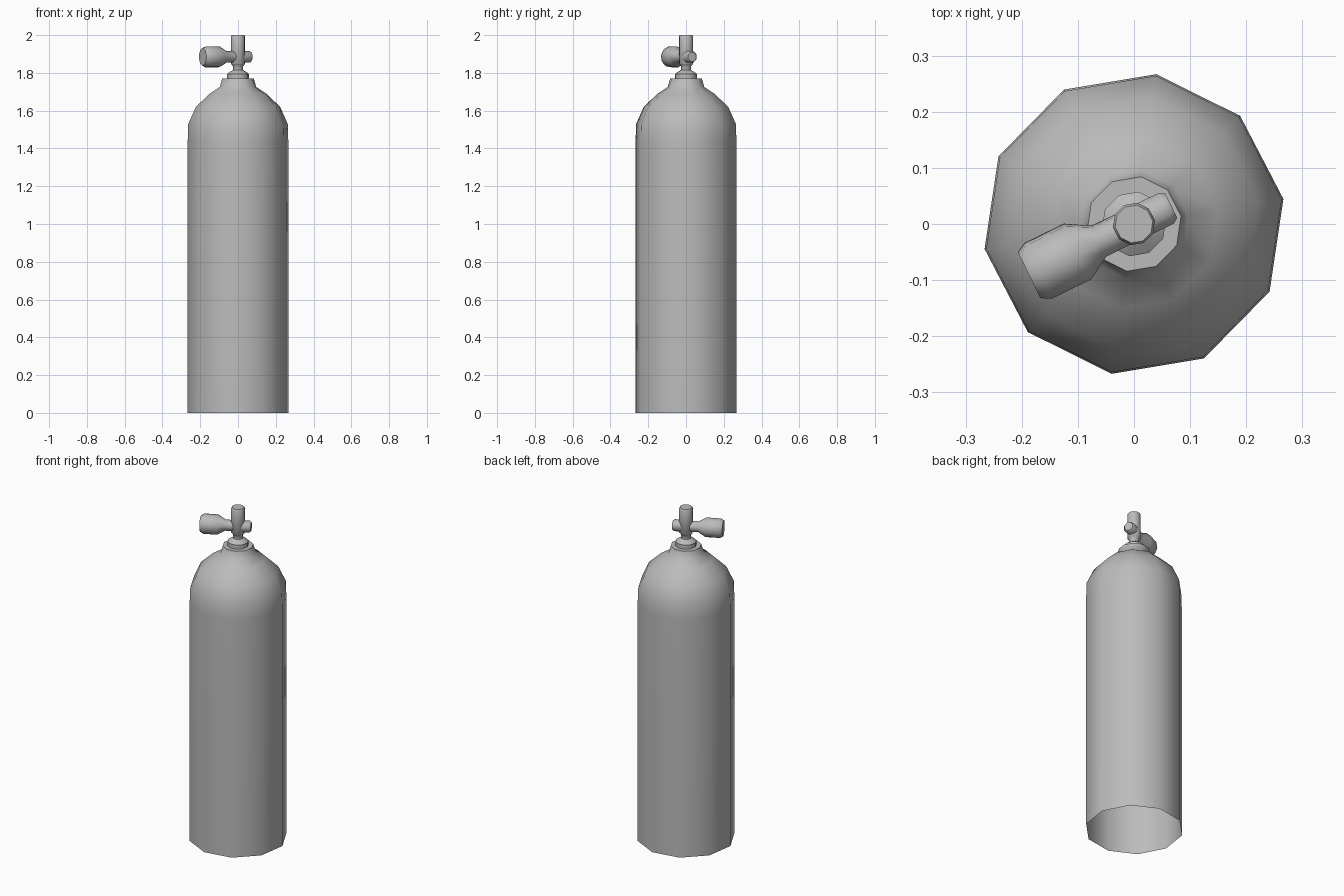
import bpy, bmesh, math
from mathutils import Matrix

cube = bpy.data.objects.get("Cube")
if cube:
    bpy.data.objects.remove(cube, do_unlink=True)

# One plain metal grey
grey = bpy.data.materials.new("metal_grey")
grey.use_nodes = True
grey.diffuse_color = (0.5, 0.5, 0.5, 1)
grey.node_tree.nodes["Principled BSDF"].inputs["Base Color"].default_value = (0.5, 0.5, 0.5, 1)

TURN = math.radians(9.5)     # rotation of the ten-sided rings
VALVE = math.radians(26)     # heading of the valve's cross axis


def lathe(name, profile, sides=10, turn=TURN, cap_start=True, cap_end=True,
          matrix=Matrix(), angle=50):
    """Spin (radius, height) pairs about z, then place with matrix."""
    bm = bmesh.new()
    rings = []
    for r, z in profile:
        angles = [turn + math.tau * i / sides for i in range(sides)]
        rings.append([bm.verts.new((r * math.cos(a), r * math.sin(a), z)) for a in angles])
    for low, high in zip(rings, rings[1:]):
        for i in range(sides):
            j = (i + 1) % sides
            bm.faces.new((low[i], low[j], high[j], high[i]))
    if cap_start:
        bm.faces.new(rings[0][::-1])
    if cap_end:
        bm.faces.new(rings[-1])
    bm.transform(matrix)
    mesh = bpy.data.meshes.new(name)
    bm.to_mesh(mesh)
    bm.free()
    mesh.materials.append(grey)
    obj = bpy.data.objects.new(name, mesh)
    bpy.context.collection.objects.link(obj)
    bpy.ops.object.select_all(action='DESELECT')
    obj.select_set(True)
    bpy.context.view_layer.objects.active = obj
    bpy.ops.object.shade_smooth_by_angle(angle=math.radians(angle))
    return obj


# Tank shell with domed shoulder and collar, open underneath
lathe("tank", [(0.27, 0), (0.27, 1.44), (0.267, 1.53), (0.226, 1.62), (0.152, 1.69),
               (0.098, 1.725), (0.085, 1.77), (0.062, 1.77)], cap_start=False)

# Stepped seat and narrow neck under the valve
lathe("valve_neck", [(0.058, 1.765), (0.058, 1.795), (0.047, 1.803), (0.027, 1.815),
                     (0.027, 1.835), (0.038, 1.848)])

# Upright valve body
lathe("valve_body", [(0.027, 1.836), (0.038, 1.848), (0.038, 1.992), (0.034, 2.0)])

# Cross axis: local z runs along the outlet direction
cross = (Matrix.Translation((0, 0, 1.885)) @ Matrix.Rotation(VALVE, 4, 'Z')
         @ Matrix.Rotation(math.pi / 2, 4, 'Y'))
lathe("valve_outlet", [(0.033, 0), (0.033, 0.064), (0.026, 0.074)],
      sides=8, turn=math.pi / 8, matrix=cross)
lathe("valve_knob", [(0.046, -0.208), (0.056, -0.19), (0.056, -0.112),
                     (0.031, -0.07), (0.03, 0)], matrix=cross)
